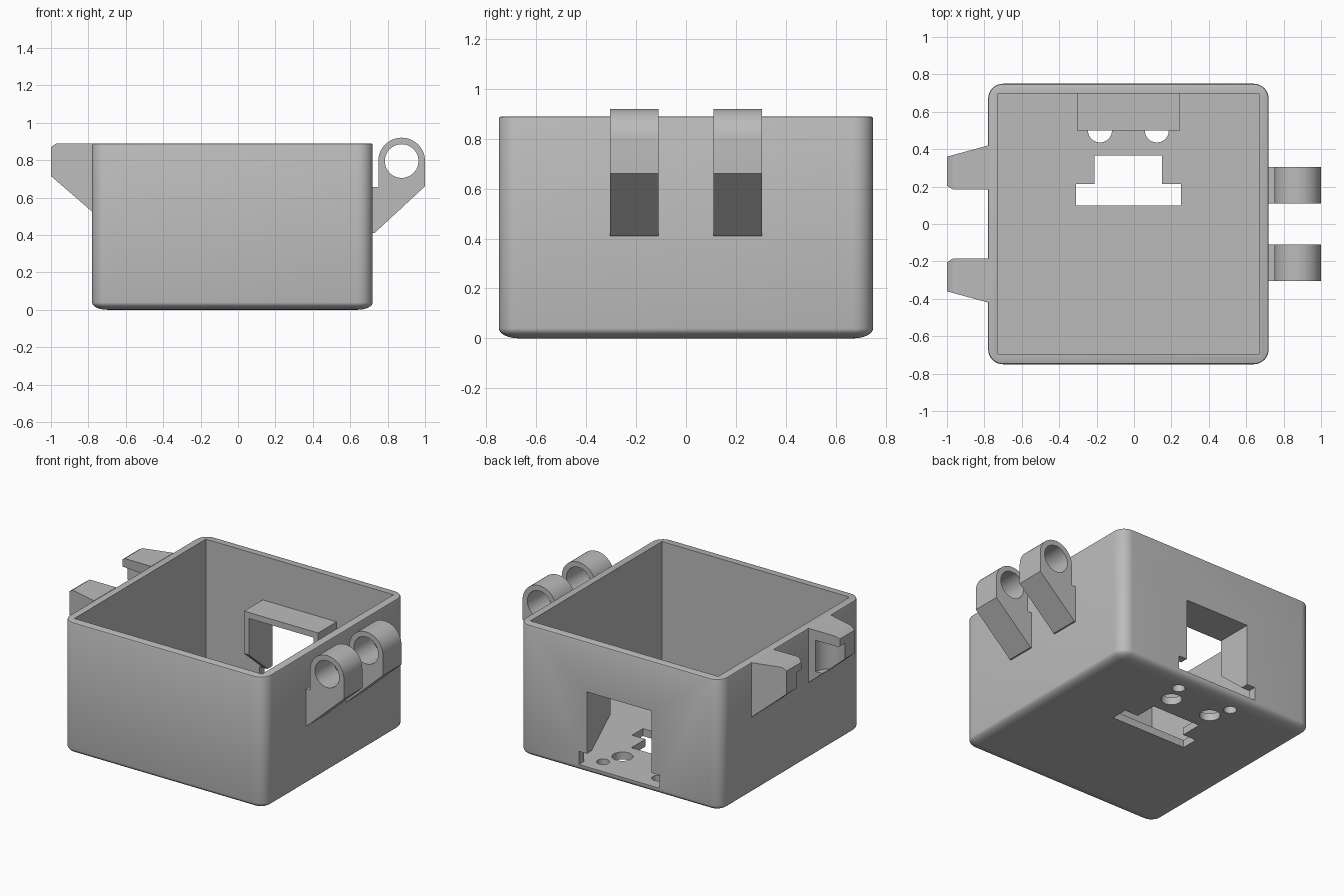
import bpy, bmesh, math
from mathutils import Vector

cube = bpy.data.objects.get("Cube")
if cube:
    bpy.data.objects.remove(cube, do_unlink=True)

grey = bpy.data.materials.new("light_grey")
grey.use_nodes = True
COLOUR = (0.5, 0.5, 0.5, 1)
grey.diffuse_color = COLOUR
grey.node_tree.nodes["Principled BSDF"].inputs["Base Color"].default_value = COLOUR


def finish(name, bm):
    bmesh.ops.recalc_face_normals(bm, faces=bm.faces)
    mesh = bpy.data.meshes.new(name)
    bm.to_mesh(mesh)
    bm.free()
    mesh.materials.append(grey)
    obj = bpy.data.objects.new(name, mesh)
    bpy.context.collection.objects.link(obj)
    return obj


def loft(name, rings):
    """Skin equal-length rings of points and cap both ends."""
    bm = bmesh.new()
    loops = [[bm.verts.new(p) for p in ring] for ring in rings]
    n = len(loops[0])
    for a, b in zip(loops, loops[1:]):
        for i in range(n):
            j = (i + 1) % n
            bm.faces.new((a[i], a[j], b[j], b[i]))
    bm.faces.new(loops[0][::-1])
    bm.faces.new(loops[-1])
    return finish(name, bm)


def prism(name, pts, axis, lo, hi):
    """Extrude a 2D outline along x, y or z."""
    place = {"x": lambda a, b, d: (d, a, b),
             "y": lambda a, b, d: (a, d, b),
             "z": lambda a, b, d: (a, b, d)}[axis]
    return loft(name, [[place(a, b, d) for a, b in pts] for d in (lo, hi)])


def box(name, x0, x1, y0, y1, z0, z1):
    return prism(name, [(x0, y0), (x1, y0), (x1, y1), (x0, y1)], "z", z0, z1)


def arc(cx, cy, r, start, end, steps):
    angles = [math.radians(start + (end - start) * i / steps) for i in range(steps + 1)]
    return [(cx + r * math.cos(t), cy + r * math.sin(t)) for t in angles]


def disc(name, cx, cy, r, axis, lo, hi):
    return prism(name, arc(cx, cy, r, 0, 352.5, 47), axis, lo, hi)


def activate(obj):
    bpy.ops.object.select_all(action="DESELECT")
    obj.select_set(True)
    bpy.context.view_layer.objects.active = obj


def cut(obj, cutter):
    mod = obj.modifiers.new("cut", "BOOLEAN")
    mod.operation, mod.solver, mod.object = "DIFFERENCE", "EXACT", cutter
    activate(obj)
    bpy.ops.object.modifier_apply(modifier=mod.name)
    bpy.data.objects.remove(cutter, do_unlink=True)


def smooth(obj):
    activate(obj)
    bpy.ops.object.shade_smooth_by_angle(angle=math.radians(30))


# Box dimensions
X0, X1, Y, TOP, WALL, R = -0.78, 0.72, 0.75, 0.89, 0.053, 0.08
MID = -0.03


def outline(inset, z):
    r = max(R - inset, 0.004)
    ring = []
    corners = [(X1, Y, 0), (X0, Y, 90), (X0, -Y, 180), (X1, -Y, 270)]
    for cx, cy, a in corners:
        sx = 1 if cx > 0 else -1
        sy = 1 if cy > 0 else -1
        ring += arc(cx - sx * (inset + r), cy - sy * (inset + r), r, a, a + 90, 8)
    return [(x, y, z) for x, y in ring]


# Outer shell with rounded bottom and a slight rim easing
rings = []
for i in range(9):
    t = math.radians(90 * i / 8)
    rings.append(outline(R * (1 - math.sin(t)), 0.04 * (1 - math.cos(t))))
rings += [outline(0, TOP - 0.01), outline(0.003, TOP - 0.003), outline(0.01, TOP)]
shell = loft("box_shell", rings)

# Cavity
cut(shell, box("cavity", X0 + WALL, X1 - WALL, WALL - Y, Y - WALL, 0.05, 1.2))

# Rear window with its wider foot slot
cut(shell, box("window", MID - 0.24, MID + 0.24, 0.62, 0.9, 0.052, 0.555))
cut(shell, box("foot_slot", MID - 0.30, MID + 0.30, 0.66, 0.9, 0.052, 0.14))

# Stepped opening in the floor
step = [(-0.28, 0.10), (0.28, 0.10), (0.28, 0.215), (0.18, 0.215),
        (0.18, 0.365), (-0.18, 0.365), (-0.18, 0.215), (-0.28, 0.215)]
cut(shell, prism("floor_opening", [(MID + x, y) for x, y in step], "z", -0.2, 0.2))

# Floor holes
for side in (-1, 1):
    cut(shell, disc("large_hole", MID + side * 0.152, 0.5, 0.064, "z", -0.2, 0.2))
    cut(shell, disc("small_hole", MID + side * 0.205, 0.63, 0.04, "z", -0.2, 0.2))
smooth(shell)

# Hood behind the rear window
HOOD, THICK, BACK = 0.275, 0.035, Y - WALL + 0.002
box("hood_top", MID - HOOD, MID + HOOD, 0.5, BACK, 0.555, 0.595)
cheek = [(0.5, 0.555), (0.5, 0.31), (BACK, 0.14), (BACK, 0.555)]
for name, x in (("hood_cheek_right", MID - HOOD), ("hood_cheek_left", MID + HOOD - THICK)):
    prism(name, cheek, "x", x, x + THICK)

# Hinge rings on the left side
CX, CZ = 0.875, 0.795
profile = arc(CX, CZ, 0.125, 0, 180, 24) + [
    (0.75, 0.655), (X1 - 0.005, 0.655), (X1 - 0.005, 0.41), (0.73, 0.41), (1.0, 0.66)]
for name, y in (("hinge_front", -0.305), ("hinge_back", 0.11)):
    hinge = prism(name, profile, "y", y, y + 0.195)
    cut(hinge, disc("pin_hole", CX, CZ, 0.09, "y", y - 0.1, y + 0.3))
    smooth(hinge)

# Tapered catches on the right side, each with a scooped inner face
side_view = [(X0 + 0.005, TOP), (-0.97, TOP), (-1.0, 0.87), (-1.0, 0.715), (X0 + 0.005, 0.52)]
for name, s in (("catch_front", -1), ("catch_back", 1)):
    inner = [(x, s * (0.205 if x < -0.98 else 0.185), z) for x, z in side_view]
    outer = [(x, s * (0.36 + (x + 1) * 0.06 / 0.22), z) for x, z in side_view]
    catch = loft(name, [inner, outer])
    cut(catch, disc("scoop", -0.93, s * 0.185, 0.1, "z", 0.61, 0.82))
    smooth(catch)
